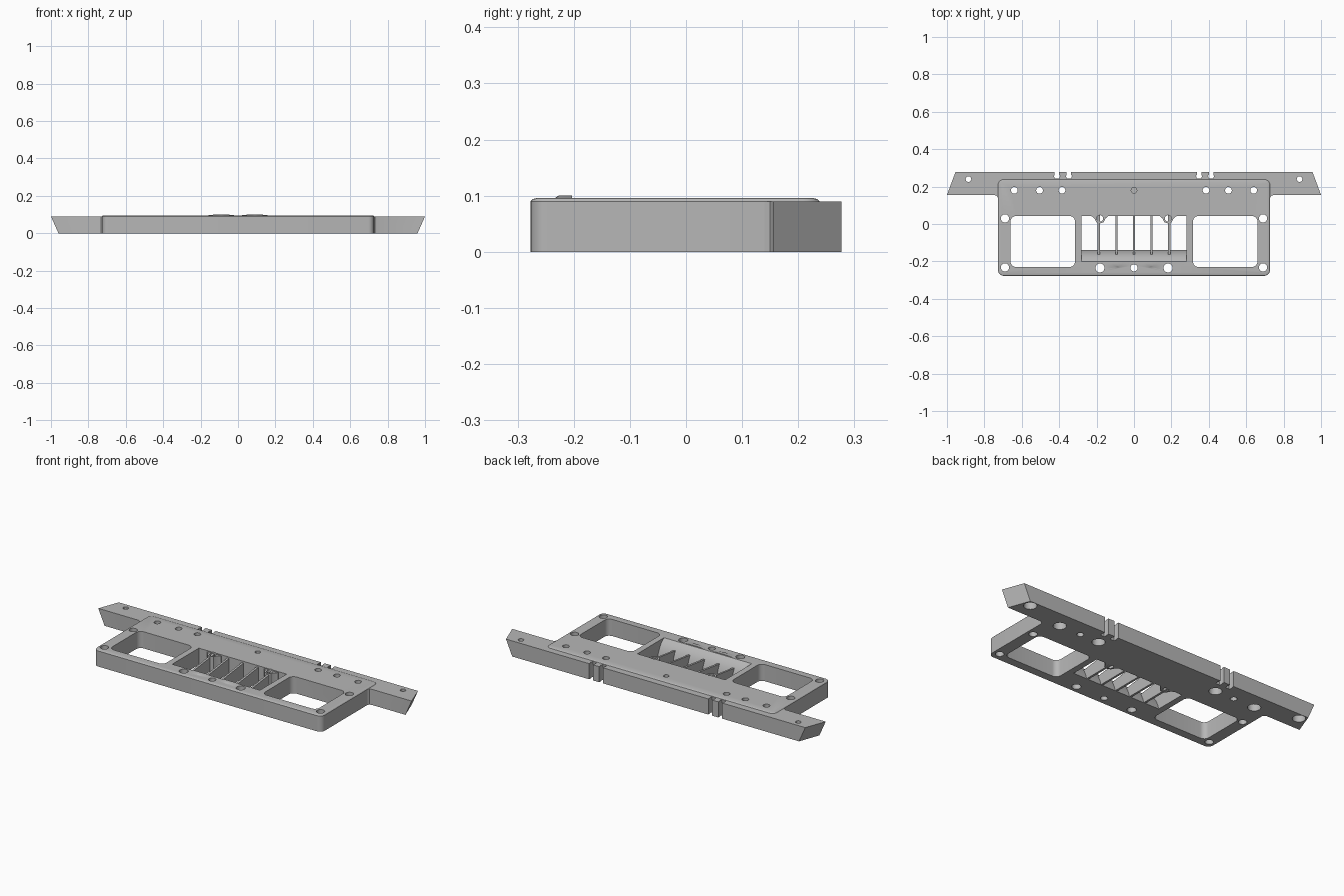
import bpy, bmesh
from math import sin, cos, pi

old = bpy.data.objects.get("Cube")
if old:
    bpy.data.objects.remove(old)

metal = bpy.data.materials.new("satin grey metal")
grey = (0.47, 0.47, 0.47, 1)
metal.diffuse_color = grey
metal.use_nodes = True
metal.node_tree.nodes["Principled BSDF"].inputs["Base Color"].default_value = grey


def loft(name, rings):
    """Solid through a list of equally long closed rings of 3D points."""
    bm = bmesh.new()
    loops = [[bm.verts.new(p) for p in ring] for ring in rings]
    n = len(loops[0])
    for low, high in zip(loops, loops[1:]):
        for i in range(n):
            j = (i + 1) % n
            bm.faces.new((low[i], low[j], high[j], high[i]))
    bm.faces.new(loops[0][::-1])
    bm.faces.new(loops[-1])
    bmesh.ops.recalc_face_normals(bm, faces=bm.faces)
    mesh = bpy.data.meshes.new(name)
    bm.to_mesh(mesh)
    bm.free()
    mesh.materials.append(metal)
    obj = bpy.data.objects.new(name, mesh)
    bpy.context.collection.objects.link(obj)
    return obj


def flat(points, z):
    return [(x, y, z) for x, y in points]


def prism(name, points, z0, z1):
    return loft(name, [flat(points, z0), flat(points, z1)])


def side_prism(name, profile, x0, x1):
    return loft(name, [[(x, y, z) for y, z in profile] for x in (x0, x1)])


def round_rect(x0, x1, y0, y1, r, steps=6):
    corners = [(x1 - r, y1 - r), (x0 + r, y1 - r), (x0 + r, y0 + r), (x1 - r, y0 + r)]
    return [(cx + r * cos((k + i / steps) * pi / 2), cy + r * sin((k + i / steps) * pi / 2))
            for k, (cx, cy) in enumerate(corners) for i in range(steps + 1)]


def circle(x, y, r, n=24):
    return [(x + r * cos(2 * pi * i / n), y + r * sin(2 * pi * i / n)) for i in range(n)]


def combine(target, tool, operation):
    mod = target.modifiers.new("combine", "BOOLEAN")
    mod.operation, mod.solver, mod.object = operation, "EXACT", tool
    bpy.context.view_layer.update()
    graph = bpy.context.evaluated_depsgraph_get()
    mesh = bpy.data.meshes.new_from_object(target.evaluated_get(graph))
    target.modifiers.clear()
    target.data = mesh
    bpy.data.objects.remove(tool)


def cut(tool):
    combine(body, tool, "DIFFERENCE")


def join(tool):
    combine(body, tool, "UNION")


def drill(x, y, r, z0=-0.05):
    cut(prism("drill", circle(x, y, r), z0, 0.15))


# Main plate with a softly rounded raised top
def outline(inset):
    return round_rect(-0.727 + inset, 0.727 - inset, -0.277 + inset, 0.238 - inset, 0.03 - inset)


body = loft("mounting_plate", [flat(outline(i), z) for i, z in
                               [(0, 0), (0, 0.09), (0.004, 0.094), (0.012, 0.096)]])

# Rear bar with raked ends
bar_rings = []
for z, shrink in [(0, 0.04), (0.09, 0)]:
    a, b = 1 - shrink, 0.955 - shrink
    bar_rings.append(flat([(-a, 0.155), (a, 0.155), (b, 0.277), (-b, 0.277)], z))
join(loft("rear_bar", bar_rings))

# Small fillets where the bar meets the plate
for s in (-1, 1):
    join(prism("fillet", [(s * 0.71, 0.17), (s * 0.71, 0.14), (s * 0.727, 0.14),
                          (s * 0.733, 0.15), (s * 0.745, 0.155), (s * 0.745, 0.17)], 0, 0.09))

# Side windows
for x0, x1 in [(-0.66, -0.315), (0.315, 0.66)]:
    cut(prism("window", round_rect(x0, x1, -0.23, 0.043, 0.03), -0.05, 0.15))

# Central pocket with a scooped front wall
scoop = [(-0.2, 0.096), (-0.178, 0.08), (-0.16, 0.055), (-0.147, 0.025), (-0.14, 0)]
cut(side_prism("pocket", [(-0.14, -0.05), (0.043, -0.05), (0.043, 0.15), (-0.2, 0.15)] + scoop,
               -0.28, 0.28))

for s in (-1, 1):
    # Screw bosses on the pocket's rear wall
    x = s * 0.182
    join(prism("boss", [(x - 0.045, 0.06), (x - 0.045, 0.042), (x - 0.03, 0.03),
                        (x - 0.02, 0.01), (x, 0.003), (x + 0.02, 0.01), (x + 0.03, 0.03),
                        (x + 0.045, 0.042), (x + 0.045, 0.06)], 0, 0.09))
    # Low domed pads in front of the pocket
    pad = [(cos(pi * i / 12), -sin(pi * i / 12)) for i in range(13)]
    join(loft("pad", [[(s * 0.09 + 0.07 * k * px, -0.203 + 0.03 * d * py, z) for px, py in pad]
                      for k, d, z in [(1, 1, 0.085), (1, 1, 0.096), (0.5, 0.8, 0.1)]]))
    # Paired slots in the rear edge
    for sx in (0.348, 0.412):
        cx = s * sx
        cut(prism("slot", [(cx - 0.012, 0.3), (cx - 0.012, 0.262), (cx - 0.016, 0.258),
                           (cx - 0.012, 0.242), (cx + 0.012, 0.242), (cx + 0.016, 0.258),
                           (cx + 0.012, 0.262), (cx + 0.012, 0.3)], -0.05, 0.15))
    # Through holes
    for hx, hy, r in [(0.69, 0.03, 0.022), (0.69, -0.232, 0.022), (0.885, 0.24, 0.015),
                      (0.64, 0.18, 0.018), (0.505, 0.18, 0.018), (0.385, 0.18, 0.018),
                      (0.182, -0.235, 0.024), (0.182, 0.03, 0.017)]:
        drill(s * hx, hy, r)
    # Counterbores on the underside
    for hx, hy in [(0.885, 0.24), (0.64, 0.18), (0.385, 0.18)]:
        cut(prism("counterbore", circle(s * hx, hy, 0.034), -0.05, 0.045))

drill(0, -0.235, 0.019)
drill(0, 0.18, 0.015, 0.04)

# Thin ribs crossing the pocket
ribs = []
for i in range(5):
    x = (i - 2) * 0.094
    ribs.append(side_prism(f"pocket_rib_{i + 1}", [(0.05, 0.001), (0.05, 0.088), (-0.168, 0.06),
                                                  (-0.168, 0.001)], x - 0.006, x + 0.006))

# Smooth the curved walls, keep edges crisp
bpy.ops.object.select_all(action="DESELECT")
body.select_set(True)
bpy.context.view_layer.objects.active = body
bpy.ops.object.shade_smooth_by_angle(angle=0.5)
